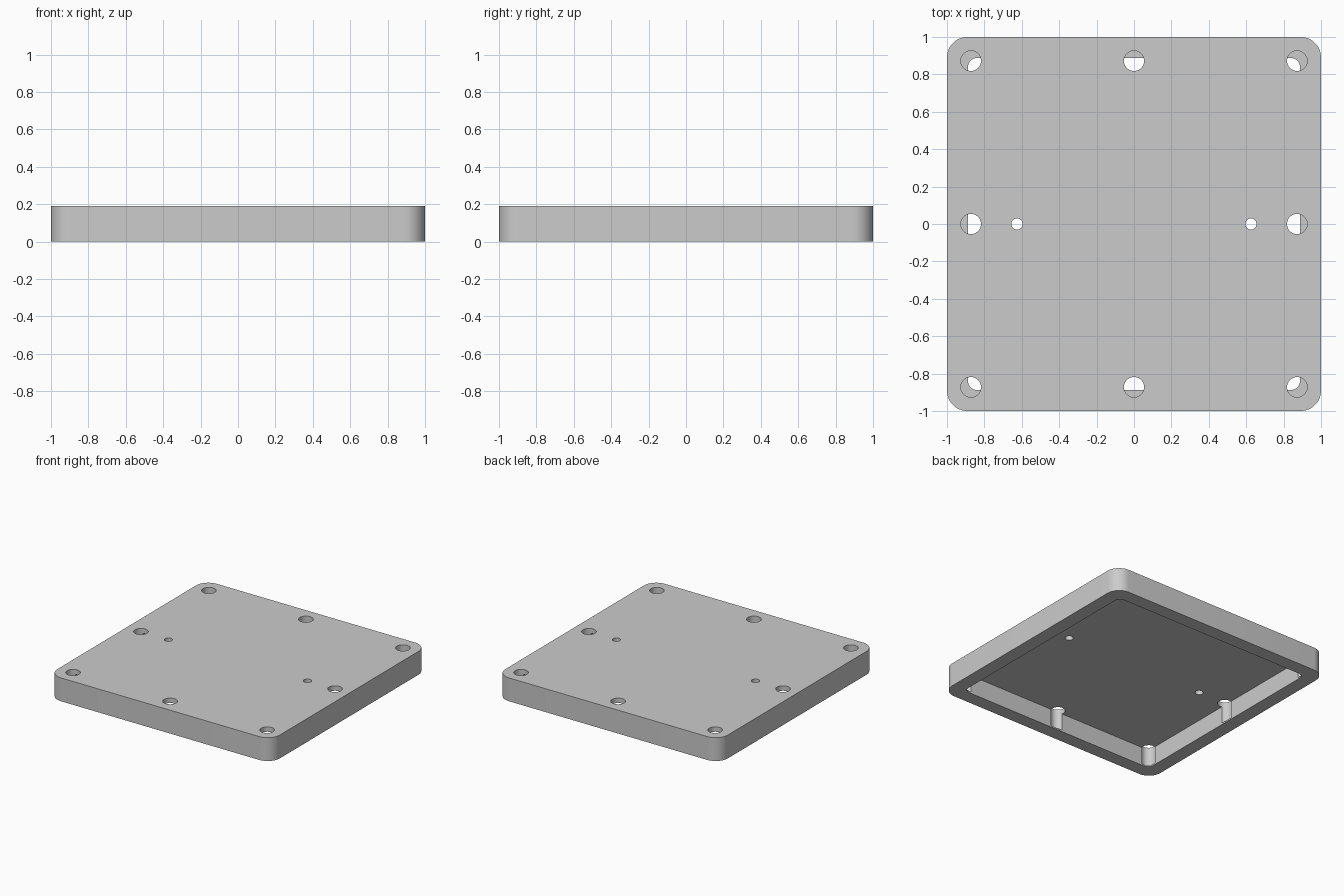
import bpy
import bmesh
from math import sin, cos, pi, radians

cube = bpy.data.objects.get("Cube")
if cube:
    bpy.data.objects.remove(cube, do_unlink=True)

HEIGHT = 0.19
ROOF = 0.04        # thickness of the top skin
FLOOR = 0.012      # skin left under the screw holes
INNER = 0.888      # half width of the hollow
HOLE = 0.872       # screw hole offset

grey = bpy.data.materials.new("plain_grey")
grey.use_nodes = True
colour = (0.6, 0.6, 0.6, 1)
grey.diffuse_color = colour
grey.node_tree.nodes["Principled BSDF"].inputs["Base Color"].default_value = colour


def prism(name, outline, z0, z1):
    """Extrude a counter-clockwise outline from z0 to z1."""
    bm = bmesh.new()
    base = bm.faces.new([bm.verts.new((x, y, z0)) for x, y in outline])
    top = bmesh.ops.extrude_face_region(bm, geom=[base])["geom"]
    verts = [v for v in top if isinstance(v, bmesh.types.BMVert)]
    bmesh.ops.translate(bm, verts=verts, vec=(0, 0, z1 - z0))
    bmesh.ops.recalc_face_normals(bm, faces=bm.faces[:])
    mesh = bpy.data.meshes.new(name)
    bm.to_mesh(mesh)
    bm.free()
    mesh.materials.append(grey)
    obj = bpy.data.objects.new(name, mesh)
    bpy.context.collection.objects.link(obj)
    return obj


def rounded_square(half, r, steps=12):
    pts = []
    for q, (sx, sy) in enumerate([(1, 1), (-1, 1), (-1, -1), (1, -1)]):
        for i in range(steps + 1):
            a = (q + i / steps) * pi / 2
            pts.append((sx * (half - r) + r * cos(a), sy * (half - r) + r * sin(a)))
    return pts


def circle(x, y, r, n=40):
    return [(x + r * cos(2 * pi * i / n), y + r * sin(2 * pi * i / n)) for i in range(n)]


# Solid cover with rounded corners
cover = prism("cover_plate", rounded_square(1, 0.11), 0, HEIGHT)

# Hollow underside
cutters = [prism("hollow_cutter", rounded_square(INNER, 0.05), -0.1, HEIGHT - ROOF)]

# Screw holes around the rim, open to the hollow but closed below
for ix in (-1, 0, 1):
    for iy in (-1, 0, 1):
        if ix or iy:
            cutters.append(prism("screw_hole_cutter",
                                 circle(ix * HOLE, iy * HOLE, 0.054), FLOOR, HEIGHT + 0.1))

# Small pin holes through the top skin
for side in (-1, 1):
    cutters.append(prism("pin_hole_cutter", circle(side * 0.625, 0, 0.03), 0.05, HEIGHT + 0.1))

bpy.context.view_layer.objects.active = cover
for cutter in cutters:
    mod = cover.modifiers.new("cut", 'BOOLEAN')
    mod.operation = 'DIFFERENCE'
    mod.solver = 'EXACT'
    mod.object = cutter
    bpy.ops.object.modifier_apply(modifier=mod.name)
for cutter in cutters:
    bpy.data.objects.remove(cutter, do_unlink=True)

# Smooth rounded walls, sharp rims
bpy.ops.object.select_all(action='DESELECT')
cover.select_set(True)
bpy.ops.object.shade_smooth_by_angle(angle=radians(30))
